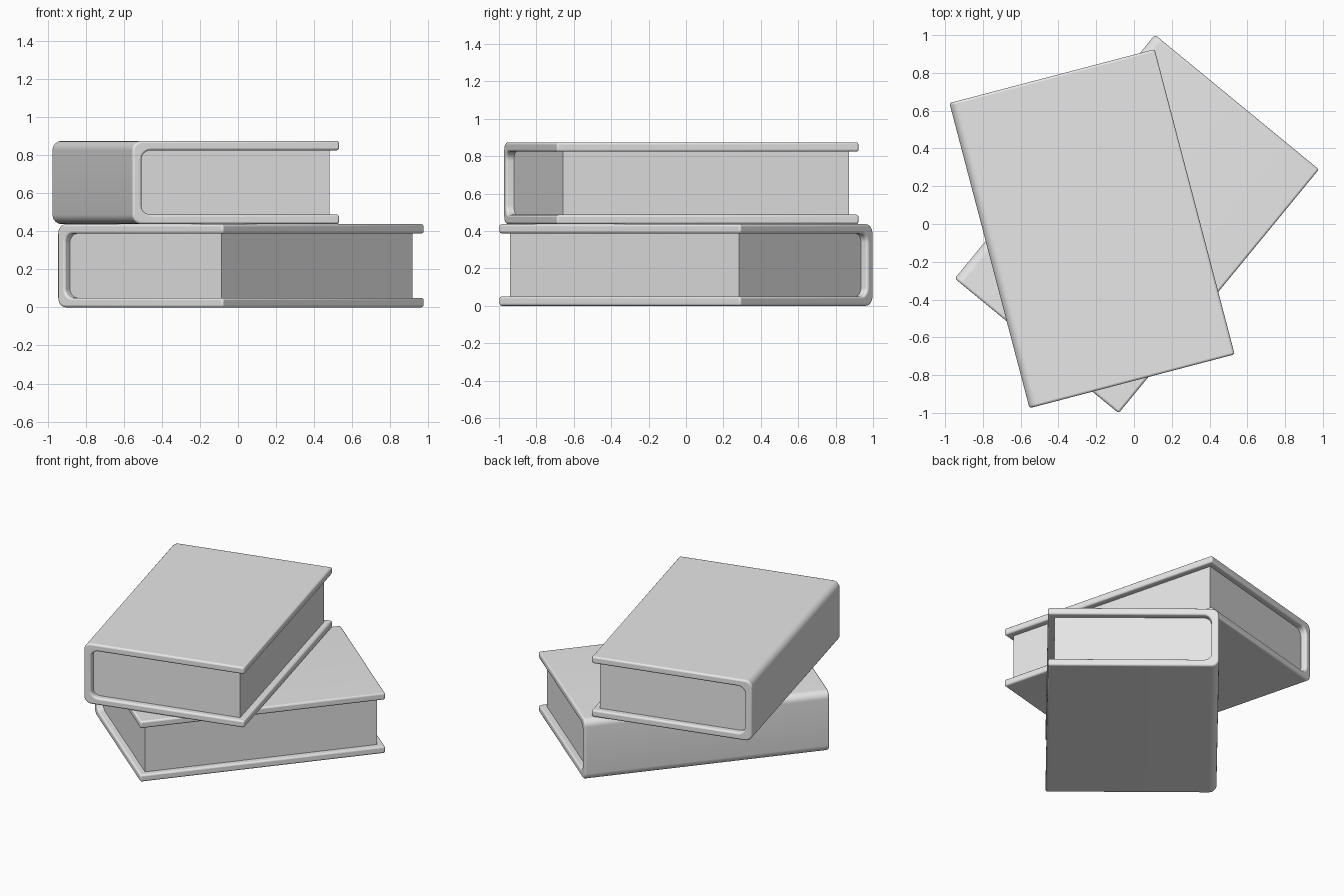
import bpy, bmesh
from math import cos, sin, pi, radians

cube = bpy.data.objects.get("Cube")
if cube:
    bpy.data.objects.remove(cube, do_unlink=True)

# Single plain grey for covers and pages
grey = bpy.data.materials.new("plain grey")
grey.use_nodes = True
grey.diffuse_color = (0.8, 0.8, 0.8, 1)
grey.node_tree.nodes["Principled BSDF"].inputs["Base Color"].default_value = (0.8, 0.8, 0.8, 1)

WIDTH, LENGTH, HEIGHT = 1.123, 1.67, 0.437
BOARD = 0.05      # cover thickness
INSET = 0.044     # how far the pages sit inside the cover


def d_outline(left, right, low, high, radius, steps=8):
    """Path from the lower right, round the spine side, to the upper right."""
    pts = [(right, low)]
    for cz, start in ((low + radius, 1.5 * pi), (high - radius, pi)):
        for i in range(steps + 1):
            a = start - i / steps * pi / 2
            pts.append((left + radius + radius * cos(a), cz + radius * sin(a)))
    return pts + [(right, high)]


def extrude(name, outline, length, place):
    """Extrude an x-z outline along y and put it in place."""
    bm = bmesh.new()
    face = bm.faces.new([bm.verts.new((x, -length / 2, z)) for x, z in outline])
    new = bmesh.ops.extrude_face_region(bm, geom=[face])["geom"]
    moved = [v for v in new if isinstance(v, bmesh.types.BMVert)]
    bmesh.ops.translate(bm, vec=(0, length, 0), verts=moved)
    bmesh.ops.recalc_face_normals(bm, faces=bm.faces)
    mesh = bpy.data.meshes.new(name)
    bm.to_mesh(mesh)
    bm.free()
    mesh.materials.append(grey)
    obj = bpy.data.objects.new(name, mesh)
    bpy.context.collection.objects.link(obj)
    x, y, z, angle = place
    obj.location = (x, y, z)
    obj.rotation_euler.z = radians(angle)
    bpy.ops.object.select_all(action="DESELECT")
    obj.select_set(True)
    bpy.context.view_layer.objects.active = obj
    bpy.ops.object.shade_smooth_by_angle(angle=radians(40))
    return obj


def book(name, place):
    half = WIDTH / 2
    # Wraparound cover with a rounded spine and softened rims
    outer = d_outline(-half, half, 0, HEIGHT, 0.05)
    inner = d_outline(-half + BOARD, half, BOARD, HEIGHT - BOARD, 0.05)
    cover = extrude(name + "_cover", outer + inner[::-1], LENGTH, place)
    bevel = cover.modifiers.new("soft rims", "BEVEL")
    bevel.width = 0.012
    bevel.segments = 3
    bevel.limit_method = "ANGLE"
    bevel.angle_limit = radians(60)
    # Page block filling the cover
    pages = d_outline(-half + BOARD, half - INSET, BOARD, HEIGHT - BOARD, 0.05)
    extrude(name + "_pages", pages, LENGTH - 2 * INSET, place)


# Two books stacked at different angles
book("lower_book", (0.015, 0, 0, -39.4))
book("upper_book", (-0.222, -0.025, HEIGHT, 14.7))
